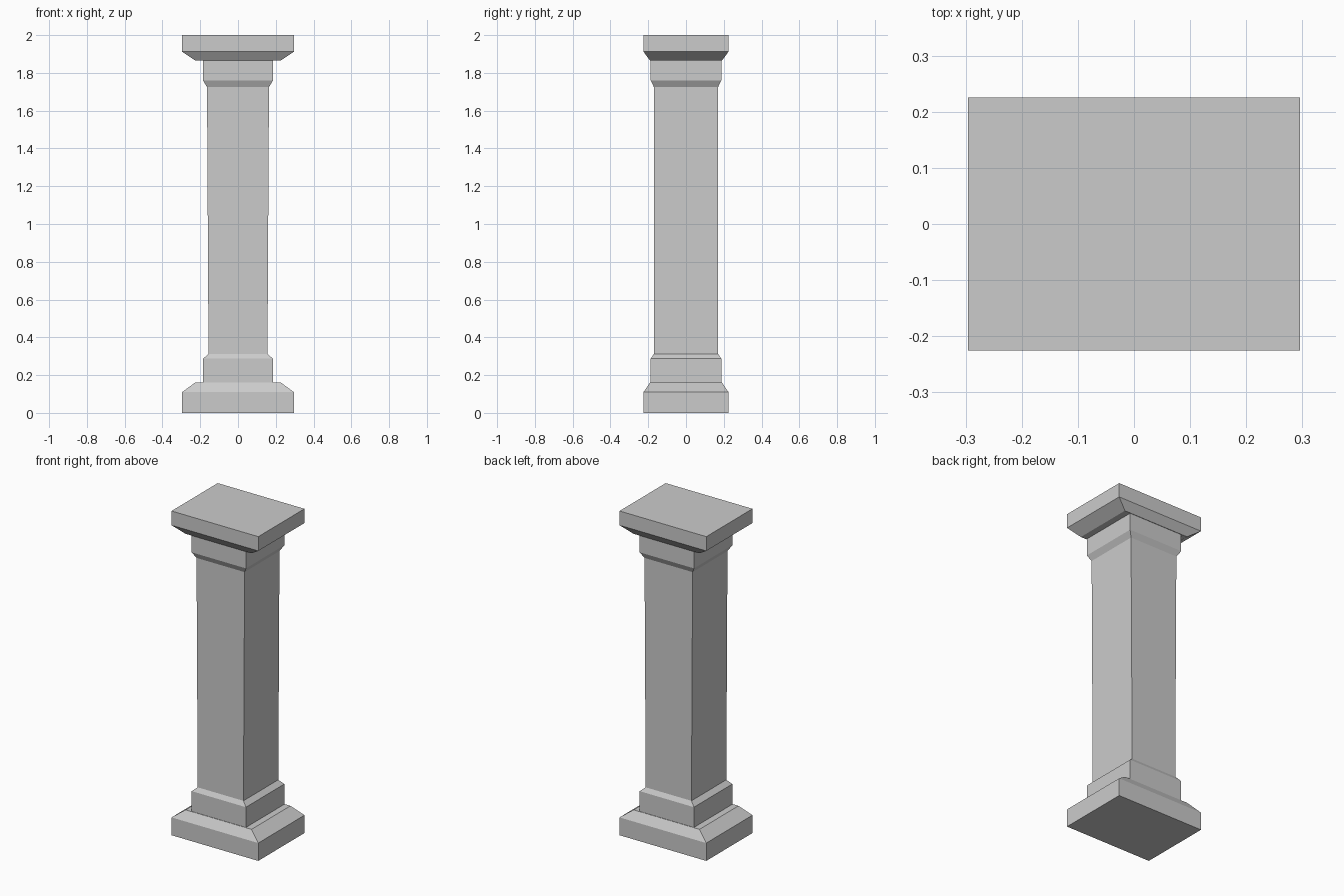
import bpy, bmesh

if "Cube" in bpy.data.objects:
    bpy.data.objects.remove(bpy.data.objects["Cube"])


def loft(name, rings, cap_bottom=False, cap_top=False):
    """Stack rectangular sections (half width x, half depth y, height z)."""
    bm = bmesh.new()
    loops = [[bm.verts.new((sx * x, sy * y, z))
              for sx, sy in ((-1, -1), (1, -1), (1, 1), (-1, 1))]
             for x, y, z in rings]
    for lo, hi in zip(loops, loops[1:]):
        for i in range(4):
            j = (i + 1) % 4
            bm.faces.new((lo[i], lo[j], hi[j], hi[i]))
    if cap_bottom:
        bm.faces.new(loops[0][::-1])
    if cap_top:
        bm.faces.new(loops[-1])
    mesh = bpy.data.meshes.new(name)
    bm.to_mesh(mesh)
    bm.free()
    obj = bpy.data.objects.new(name, mesh)
    bpy.context.collection.objects.link(obj)
    return obj


# Base: plinth, sloped shoulder, ledge, neck block and its bevel
loft("pillar_base", [
    (0.296, 0.225, 0.0), (0.296, 0.225, 0.11), (0.225, 0.19, 0.162),
    (0.185, 0.187, 0.162), (0.185, 0.187, 0.287), (0.156, 0.17, 0.312),
], cap_bottom=True)

# Shaft: slightly wider towards the top
loft("pillar_shaft", [(0.156, 0.17, 0.312), (0.164, 0.17, 1.725)])

# Capital: flare, neck block, ledge, sloped underside and top slab
loft("pillar_capital", [
    (0.164, 0.17, 1.725), (0.185, 0.187, 1.76), (0.185, 0.187, 1.865),
    (0.225, 0.19, 1.865), (0.296, 0.225, 1.912), (0.296, 0.225, 2.0),
], cap_top=True)
